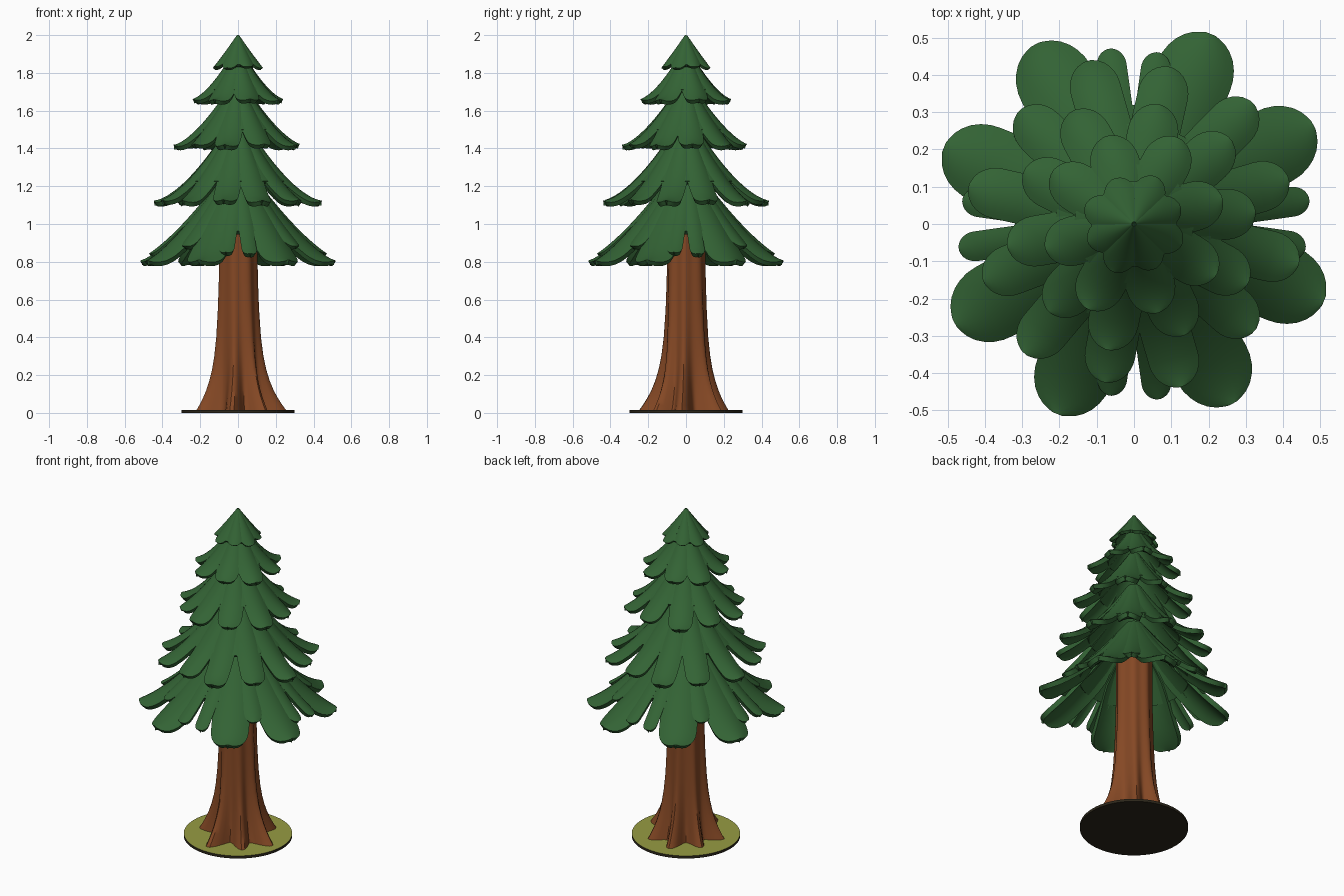
import bpy, bmesh, math, random

if "Cube" in bpy.data.objects:
    bpy.data.objects.remove(bpy.data.objects["Cube"])

random.seed(4)


def material(name, rgb):
    m = bpy.data.materials.new(name)
    m.diffuse_color = (*rgb, 1)
    m.use_nodes = True
    m.node_tree.nodes["Principled BSDF"].inputs["Base Color"].default_value = m.diffuse_color
    return m


GREEN = material("needle green", (0.033, 0.125, 0.035))
BARK = material("bark brown", (0.235, 0.065, 0.018))
GRASS = material("olive grass", (0.31, 0.33, 0.055))
SOIL = material("dark soil", (0.024, 0.019, 0.010))


def finish(name, bm, mats, thickness=0, angle=45):
    me = bpy.data.meshes.new(name)
    bm.to_mesh(me)
    bm.free()
    ob = bpy.data.objects.new(name, me)
    bpy.context.collection.objects.link(ob)
    for m in mats:
        me.materials.append(m)
    bpy.ops.object.select_all(action='DESELECT')
    bpy.context.view_layer.objects.active = ob
    ob.select_set(True)
    if thickness:
        mod = ob.modifiers.new("thickness", 'SOLIDIFY')
        mod.thickness = thickness
        mod.offset = -1
        bpy.ops.object.modifier_apply(modifier=mod.name)
    bpy.ops.object.shade_smooth_by_angle(angle=math.radians(angle))
    return ob


def skin(bm, rows, closed=False):
    """Join rows of points with quads, normals upward / outward."""
    vs = [[bm.verts.new(p) for p in row] for row in rows]
    n = len(vs[0])
    for a, b in zip(vs, vs[1:]):
        for j in range(n if closed else n - 1):
            k = (j + 1) % n
            bm.faces.new((a[j], b[j], b[k], a[k]))
    return vs


def tier(name, r0, R, zb, zt, power, petals, core, thickness):
    """Drooping skirt: a cone core plus overlapping round-tipped petals.
    petals: (angle in degrees, length, half width, fan half angle)"""
    def height(r):
        u = min(max((r - r0) / (R - r0), 0), 1)
        return zb + (zt - zb) * (1 - u) ** power

    bm = bmesh.new()
    for deg, length, W, fan in petals:
        a = math.radians(deg)
        ca, sa = math.cos(a), math.sin(a)
        tip = min(W * 1.15, length * 0.5)
        radii = [r0 + (length - tip - r0) * i / 9 for i in range(9)]
        radii += [length - tip + tip * math.sin(math.pi / 2 * i / 7) for i in range(8)]
        rows = []
        for r in radii:
            w = min(1.12 * r * math.tan(math.radians(fan)), W)
            q = (r - (length - tip)) / tip
            if q > 0:
                w *= max(math.sqrt(max(1 - q * q, 0)), 0.12)
            row = []
            for j in range(9):
                s = j / 4 - 1
                y = s * w
                z = height(math.hypot(r, y)) - 0.28 * w * s * s
                row.append((ca * r - sa * y, sa * r + ca * y, z))
            rows.append(row)
        skin(bm, rows)
    # inner cone that closes the gaps near the stem
    rows = []
    for i in range(9):
        r = r0 * 0.5 + (core - r0 * 0.5) * i / 8
        rows.append([(r * math.cos(t * math.pi / 24), r * math.sin(t * math.pi / 24),
                      height(r) - 0.012) for t in range(48)])
    skin(bm, rows, closed=True)
    return finish(name, bm, [GREEN], thickness, 50)


# --- foliage tiers, bottom to top ---
p1 = []
for k in range(4):
    p1 += [(29 + 90 * k, 0.55, 0.105, 22.5), (68 + 90 * k, 0.55, 0.105, 22.5),
           (8 + 90 * k, 0.475, 0.04, 15), (-8 + 90 * k, 0.465, 0.04, 15),
           (48 + 90 * k, 0.42, 0.05, 15)]
tier("foliage_tier_1", 0.05, 0.55, 0.81, 1.30, 1.4, p1, 0.32, 0.028)


def ring(n, start, R, W):
    return [(start + 360 / n * k + random.uniform(-3, 3), R * (1 if k % 2 else 0.95), W, 180 / n)
            for k in range(n)]


tier("foliage_tier_2", 0.04, 0.455, 1.125, 1.54, 1.6, ring(12, 18, 0.455, 0.068), 0.27, 0.027)
tier("foliage_tier_3", 0.03, 0.345, 1.42, 1.75, 1.5, ring(10, 8, 0.345, 0.068), 0.21, 0.027)
tier("foliage_tier_4", 0.02, 0.26, 1.66, 1.92, 1.6, ring(8, 15, 0.26, 0.066), 0.16, 0.025)
tier("foliage_tip", 0.006, 0.14, 1.828, 2.0, 1.1, ring(8, 22, 0.14, 0.045), 0.115, 0.018)

# --- trunk with flared roots ---
roots = [(-6, 0.13), (55, 0.10), (100, 0.10), (150, 0.08), (195, 0.10), (262, 0.13), (312, 0.10)]
levels = [0.012, 0.04, 0.08, 0.12, 0.17, 0.23, 0.30, 0.40, 0.55, 0.70, 0.85, 1.0, 1.12]
rows = []
for z in reversed(levels):
    base = 0.097 + 0.012 * max(0, 1 - z / 0.8) + 0.012 * math.exp(-z / 0.1)
    flare = math.exp(-(z / 0.17) ** 1.1)
    row = []
    for i in range(72):
        d = i * 5
        r = base + 0.004 * math.cos(math.radians(7 * d + 42))
        for ang, size in roots:
            off = (d - ang + 180) % 360 - 180
            r += size * flare * math.exp(-(off / 15) ** 2)
            r += 0.012 * math.exp(-z / 0.45) * math.exp(-(off / 11) ** 2)
        t = math.radians(d)
        row.append((r * math.cos(t), r * math.sin(t), z))
    rows.append(row)
bm = bmesh.new()
vs = skin(bm, rows, closed=True)
bm.faces.new(vs[0])
finish("trunk", bm, [BARK], 0, 40)

# --- ground disc: grass on top, soil on the rim and underside ---
bm = bmesh.new()
bmesh.ops.create_cone(bm, cap_ends=True, segments=64, radius1=0.3, radius2=0.3, depth=0.016)
bmesh.ops.translate(bm, verts=bm.verts, vec=(0, 0, 0.008))
for f in bm.faces:
    f.material_index = 0 if f.normal.z > 0.5 else 1
finish("ground_disc", bm, [GRASS, SOIL], 0, 30)
